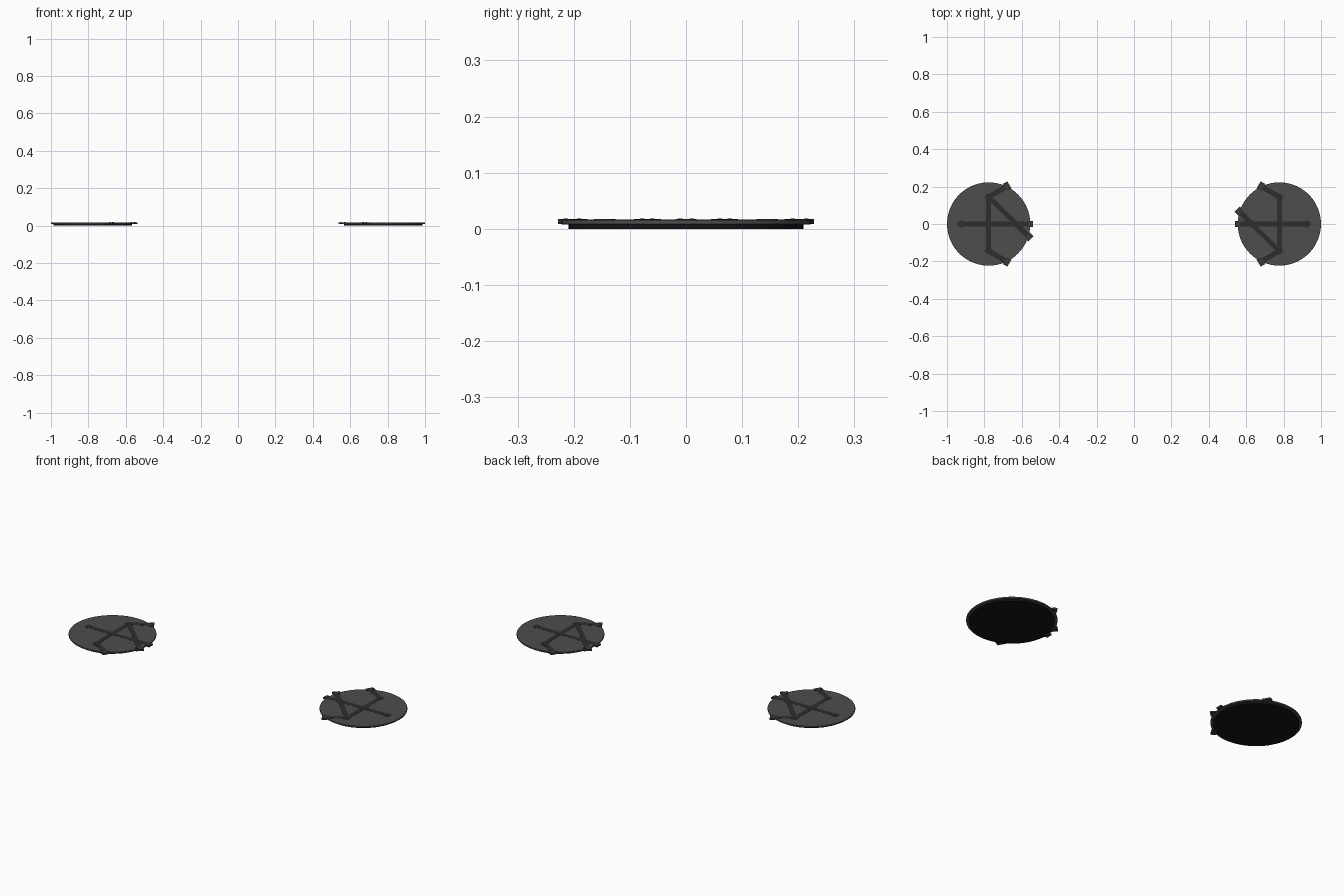
import bpy
from math import radians, cos, sin, atan2, hypot, pi

if "Cube" in bpy.data.objects:
    bpy.data.objects.remove(bpy.data.objects["Cube"])


def material(name, v):
    m = bpy.data.materials.new(name)
    m.diffuse_color = (v, v, v * 1.03, 1)
    m.use_nodes = True
    m.node_tree.nodes["Principled BSDF"].inputs["Base Color"].default_value = m.diffuse_color
    return m


GREY = material("plate_grey", 0.075)
DARK = material("bar_dark", 0.027)
CLIP = material("clip_dark", 0.045)
BLACK = material("rubber_black", 0.008)


def disc(name, r, z0, z1, mat, x=0.0, y=0.0, verts=96, bevel=0.0):
    bpy.ops.mesh.primitive_cylinder_add(vertices=verts, radius=r, depth=z1 - z0,
                                        location=(x, y, (z0 + z1) / 2))
    ob = bpy.context.object
    ob.name = name
    ob.data.materials.append(mat)
    if bevel:
        b = ob.modifiers.new("edge", "BEVEL")
        b.width, b.segments = bevel, 2
    bpy.ops.object.shade_smooth_by_angle()
    return ob


def bar(name, a, b, width, z0, z1, mat):
    dx, dy = b[0] - a[0], b[1] - a[1]
    bpy.ops.mesh.primitive_cube_add(size=1, location=((a[0] + b[0]) / 2, (a[1] + b[1]) / 2, (z0 + z1) / 2),
                                    rotation=(0, 0, atan2(dy, dx)))
    ob = bpy.context.object
    ob.name = name
    ob.scale = (hypot(dx, dy), width, z1 - z0)
    ob.data.materials.append(mat)
    return ob


def pad(side, s):
    """One round pad; s = -1 left, 1 right (the left one turned half a turn)."""
    cx = 0.777 * s

    def at(p):
        return (cx - s * p[0], -s * p[1])

    # rubber foot and top plate
    disc(side + "_foot", 0.209, 0, 0.0085, BLACK, cx)
    disc(side + "_plate", 0.2225, 0.008, 0.0158, GREY, cx, bevel=0.0008)

    # linkage bars lying on the plate
    top, bottom, inner, outer = (0, 0.145), (0, -0.145), (0.147, 0), (-0.147, 0)
    for name, a, b in (("long_bar", outer, inner), ("cross_bar", bottom, top),
                       ("diagonal_bar", top, inner)):
        bar(f"{side}_{name}", at(a), at(b), 0.026, 0.0145, 0.0165, DARK)

    # pivots
    for i, p in enumerate((top, bottom, inner, outer, (0, 0))):
        disc(f"{side}_pivot_{i}", 0.019, 0.0145, 0.0172, DARK, *at(p), verts=32)

    # arms ending in clips that hook over the rim
    for i, (p, deg, length, w) in enumerate(((top, 30, 0.128, 0.044), (bottom, -30, 0.128, 0.044),
                                             (inner, 0, 0.091, 0.032), (inner, -45, 0.111, 0.04))):
        c, n = cos(radians(deg)), sin(radians(deg))
        end = (p[0] + c * length, p[1] + n * length)
        start = (end[0] - c * 0.028, end[1] - n * 0.028)
        bar(f"{side}_arm_{i}", at(p), at(end), 0.028, 0.0145, 0.0165, DARK)
        bar(f"{side}_clip_{i}", at(start), at(end), w, 0.0082, 0.017, CLIP)
        # two small rivets per clip
        mid = (end[0] - c * 0.013, end[1] - n * 0.013)
        for k in (-1, 1):
            q = (mid[0] - k * n * w * 0.32, mid[1] + k * c * w * 0.32)
            disc(f"{side}_rivet_{i}", 0.004, 0.016, 0.0185, DARK, *at(q), verts=12)


pad("left", -1)
pad("right", 1)
